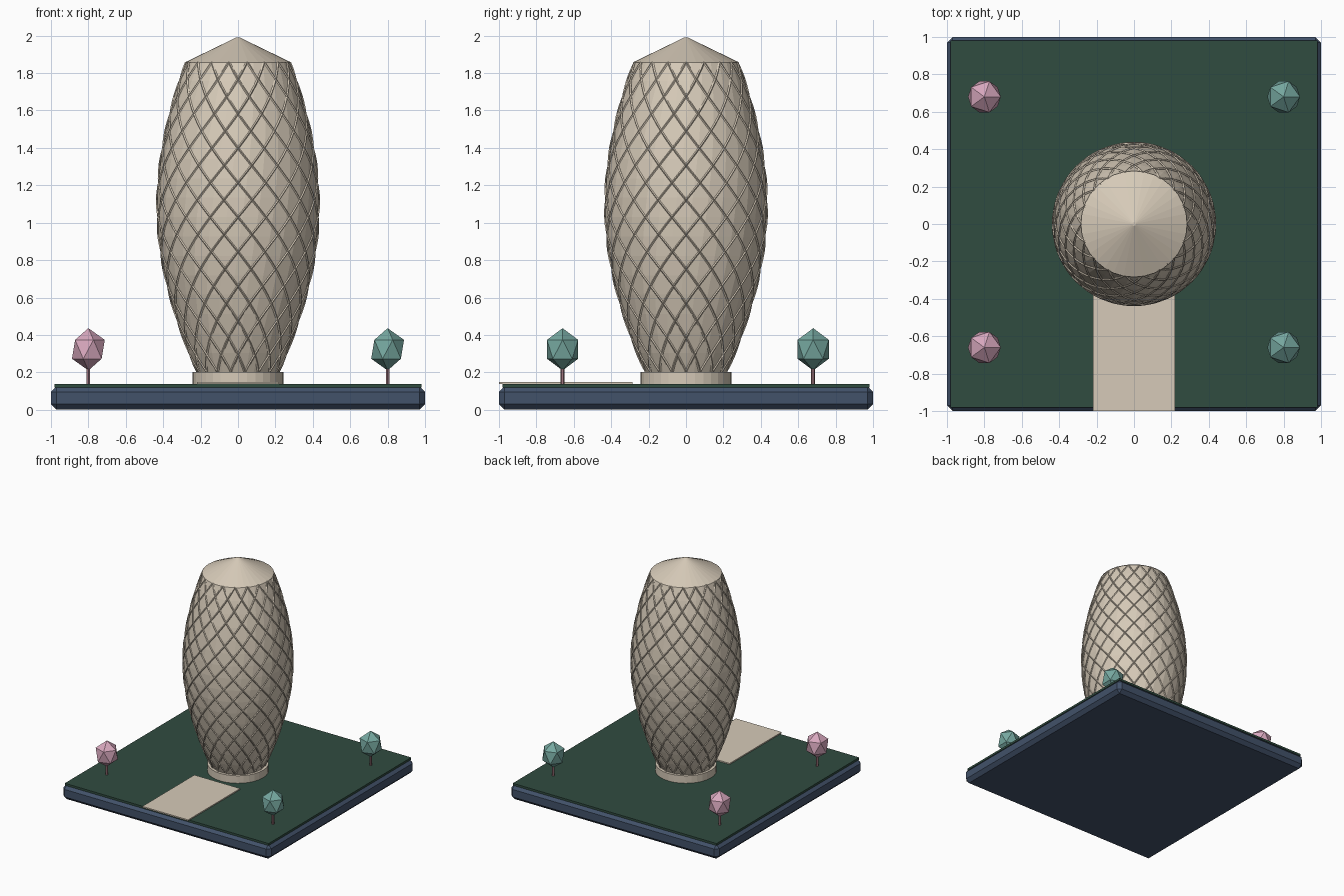
import bpy, bmesh
from math import sin, cos, pi

if "Cube" in bpy.data.objects:
    bpy.data.objects.remove(bpy.data.objects["Cube"])


def material(name, r, g, b):
    lin = lambda c: (c / 255 / 12.92) if c < 11 else ((c / 255 + 0.055) / 1.055) ** 2.4
    m = bpy.data.materials.new(name)
    m.diffuse_color = (lin(r), lin(g), lin(b), 1)
    m.use_nodes = True
    m.node_tree.nodes["Principled BSDF"].inputs["Base Color"].default_value = m.diffuse_color
    return m


STONE = material("beige stone", 214, 202, 184)
NAVY = material("navy base", 66, 82, 106)
GRASS = material("dark green", 48, 76, 64)
PINK = material("pink foliage", 216, 168, 190)
TEAL = material("teal foliage", 118, 168, 160)
BARK = material("mauve bark", 160, 118, 126)


def finish(bm, name, mat):
    bmesh.ops.recalc_face_normals(bm, faces=bm.faces)
    me = bpy.data.meshes.new(name)
    bm.to_mesh(me)
    bm.free()
    me.materials.append(mat)
    ob = bpy.data.objects.new(name, me)
    bpy.context.collection.objects.link(ob)
    return ob


def box(name, mat, x0, x1, y0, y1, z0, z1, bevel=0):
    bm = bmesh.new()
    bmesh.ops.create_cube(bm, size=1)
    for v in bm.verts:
        v.co = ((x0 + x1) / 2 + v.co.x * (x1 - x0),
                (y0 + y1) / 2 + v.co.y * (y1 - y0),
                (z0 + z1) / 2 + v.co.z * (z1 - z0))
    if bevel:
        bmesh.ops.bevel(bm, geom=bm.edges[:], offset=bevel, segments=1, affect='EDGES')
    return finish(bm, name, mat)


def cone(name, mat, r0, r1, z0, z1, sides, x=0, y=0):
    bm = bmesh.new()
    bmesh.ops.create_cone(bm, cap_ends=True, segments=sides, radius1=r0, radius2=r1, depth=z1 - z0)
    bmesh.ops.translate(bm, vec=(x, y, (z0 + z1) / 2), verts=bm.verts)
    return finish(bm, name, mat)


def loft(bm, rings, closed_caps=True):
    """Skin a list of rings of points with quads and cap both ends."""
    vs = [[bm.verts.new(p) for p in ring] for ring in rings]
    n = len(vs[0])
    for a, b in zip(vs, vs[1:]):
        for i in range(n):
            j = (i + 1) % n
            bm.faces.new((a[i], a[j], b[j], b[i]))
    if closed_caps:
        bm.faces.new(vs[0])
        bm.faces.new(vs[-1])


# Ground slab, lawn and entrance path
box("base_slab", NAVY, -1, 1, -1, 1, 0, 0.125, 0.03)
box("lawn", GRASS, -0.98, 0.98, -0.98, 0.98, 0.12, 0.138)
box("entrance_path", STONE, -0.22, 0.22, -1, -0.285, 0.137, 0.148)

# Tower silhouette
Z0, Z1 = 0.2, 1.86


def radius(t):
    return 0.217 + 0.06 * t + 0.185 * max(0, sin(pi * t)) ** 0.9


# Tower body: gently twisted lathe
SIDES, RINGS, TWIST = 32, 16, 0.5
bm = bmesh.new()
rings = []
for k in range(RINGS + 1):
    t = k / RINGS
    rings.append([(radius(t) * cos(a), radius(t) * sin(a), Z0 + t * (Z1 - Z0))
                  for a in (2 * pi * i / SIDES + TWIST * t for i in range(SIDES))])
loft(bm, rings)
finish(bm, "tower_body", STONE)

# Diagonal lattice: ribs winding half a turn in both directions
RIBS, STEPS = 18, 40
for side, name in ((1, "lattice_left"), (-1, "lattice_right")):
    bm = bmesh.new()
    for n in range(RIBS):
        rings = []
        for k in range(STEPS + 1):
            t = k / STEPS
            a = 2 * pi * n / RIBS + side * pi * t
            r, z = radius(t), Z0 + t * (Z1 - Z0)
            rings.append([((r + dr) * cos(a) - dt * sin(a), (r + dr) * sin(a) + dt * cos(a), z)
                          for dr, dt in ((0.006, 0), (0, 0.007), (-0.006, 0), (0, -0.007))])
        loft(bm, rings)
    finish(bm, name, STONE)

# Plinth and pointed roof
cone("plinth", STONE, 0.242, 0.242, 0.137, 0.203, 32)
cone("roof", STONE, 0.284, 0.01, 1.857, 1.99, 32)

# Four corner trees, pink on the left and teal on the right
for x, mat, label in ((-0.8, PINK, "pink"), (0.8, TEAL, "teal")):
    for y, place in ((-0.66, "front"), (0.68, "back")):
        cone(f"{label}_{place}_trunk", BARK, 0.011, 0.011, 0.135, 0.24, 6, x, y)
        bm = bmesh.new()
        bmesh.ops.create_icosphere(bm, subdivisions=1, radius=1)
        bmesh.ops.scale(bm, vec=(0.098, 0.098, 0.113), verts=bm.verts)
        bmesh.ops.translate(bm, vec=(x, y, 0.323), verts=bm.verts)
        finish(bm, f"{label}_{place}_foliage", mat)
